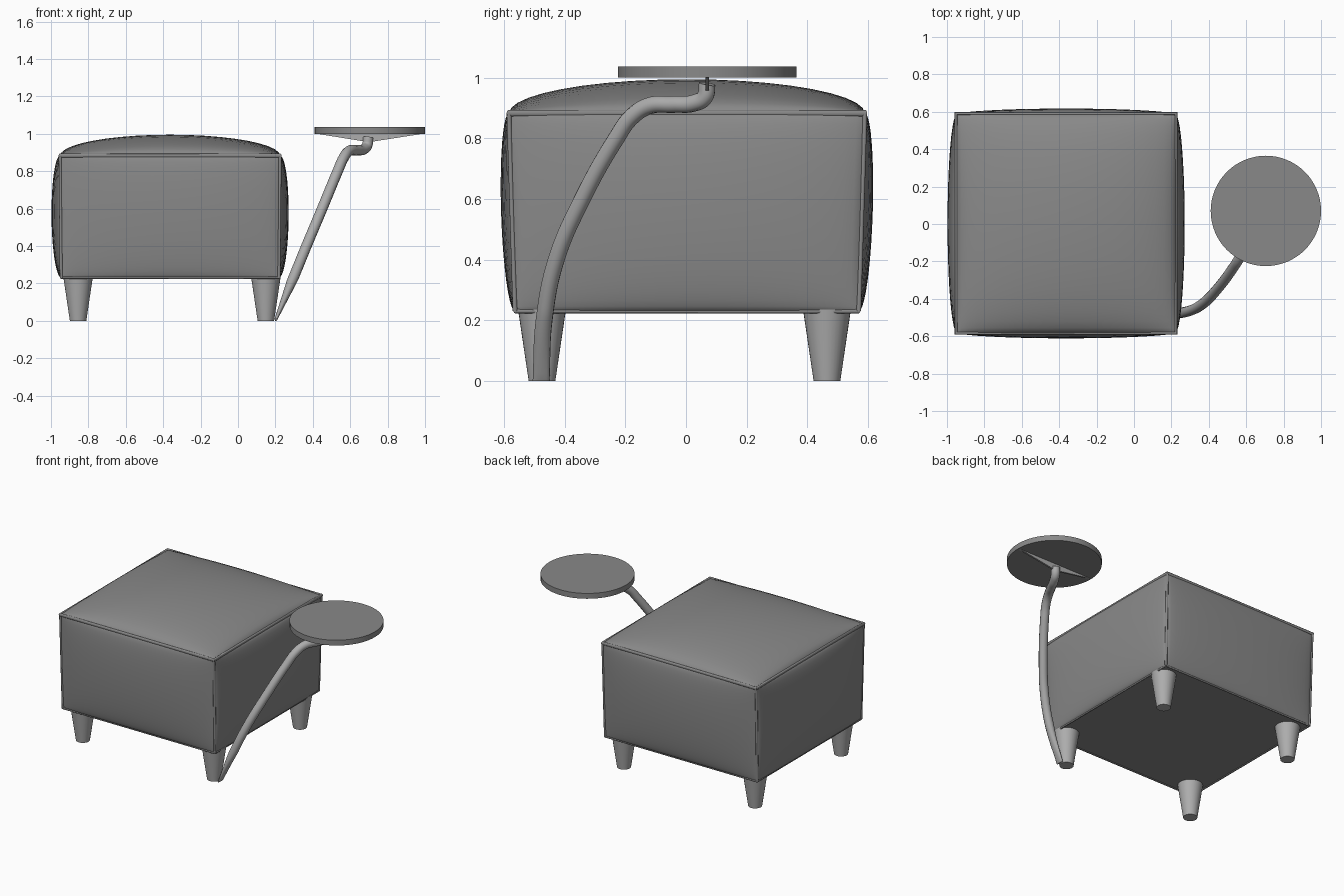
import bpy, bmesh, math
from mathutils import Vector

if "Cube" in bpy.data.objects:
    bpy.data.objects.remove(bpy.data.objects["Cube"])


def material(name, value):
    m = bpy.data.materials.new(name)
    m.use_nodes = True
    color = (value, value, value, 1)
    m.diffuse_color = color
    m.node_tree.nodes["Principled BSDF"].inputs["Base Color"].default_value = color
    return m


dark = material("dark grey upholstery", 0.25)
light = material("light grey metal", 0.42)

CX, CY = -0.363, 0.003
BOTTOM, TOP = 0.23, 0.883


def half_size(t):
    """Half width and depth of the seat; t runs from -1 (bottom) to 1 (top)."""
    k = (t + 1) / 2
    return 0.582 + 0.006 * k, 0.567 + 0.02 * k


def add_mesh(name, bm, mat):
    mesh = bpy.data.meshes.new(name)
    bmesh.ops.recalc_face_normals(bm, faces=bm.faces)
    bm.to_mesh(mesh)
    bm.free()
    mesh.materials.append(mat)
    obj = bpy.data.objects.new(name, mesh)
    bpy.context.collection.objects.link(obj)
    return obj


def activate(obj):
    bpy.ops.object.select_all(action='DESELECT')
    obj.select_set(True)
    bpy.context.view_layer.objects.active = obj


def add_tube(name, paths, radius, mat, cyclic=False, kind='POLY'):
    curve = bpy.data.curves.new(name, 'CURVE')
    curve.dimensions = '3D'
    curve.bevel_depth = radius
    curve.bevel_resolution = 4
    curve.use_fill_caps = True
    for path in paths:
        spline = curve.splines.new(kind)
        points = spline.bezier_points if kind == 'BEZIER' else spline.points
        points.add(len(path) - 1)
        for point, co in zip(points, path):
            if kind == 'BEZIER':
                point.co = co
                point.handle_left_type = point.handle_right_type = 'AUTO'
            else:
                point.co = (*co, 1)
        spline.use_cyclic_u = cyclic
    obj = bpy.data.objects.new(name, curve)
    bpy.context.collection.objects.link(obj)
    curve.materials.append(mat)
    activate(obj)
    bpy.ops.object.convert(target='MESH')
    obj = bpy.context.object
    bpy.ops.object.shade_smooth_by_angle(angle=math.radians(50))
    return obj


def add_cone(name, r_low, r_high, low, high, x, y, segments, mat):
    bpy.ops.mesh.primitive_cone_add(vertices=segments, radius1=r_low, radius2=r_high,
                                    depth=high - low, location=(x, y, (low + high) / 2))
    obj = bpy.context.object
    obj.name = name
    obj.data.materials.append(mat)
    bpy.ops.object.shade_smooth_by_angle(angle=math.radians(40))


# Padded seat: a gridded box whose panels swell away from the seams
bm = bmesh.new()
bmesh.ops.create_cube(bm, size=2)
bmesh.ops.subdivide_edges(bm, edges=bm.edges[:], cuts=19, use_grid_fill=True)


def on_side(c):
    return abs(c) > 0.999


for face in bm.faces:
    face.smooth = True
for edge in bm.edges:
    middle = (edge.verts[0].co + edge.verts[1].co) / 2
    if sum(on_side(c) for c in middle) > 1:
        edge.smooth = False
for v in bm.verts:
    u = [math.sin(c * math.pi / 2) for c in v.co]
    swell = [max(0, 1 - c * c) ** 0.5 for c in u]
    hx, hy = half_size(u[2])
    p = Vector((CX + u[0] * hx, CY + u[1] * hy,
                BOTTOM + (TOP - BOTTOM) * (u[2] + 1) / 2))
    if on_side(u[0]):
        p.x += u[0] * 0.049 * swell[1] * swell[2]
    if on_side(u[1]):
        p.y += u[1] * 0.036 * swell[0] * swell[2]
    if u[2] > 0.999:
        p.z += 0.112 * swell[0] * swell[1]
    v.co = p
add_mesh("padded_seat", bm, dark)

# Piping along the seams
signs = [(-1, -1), (1, -1), (1, 1), (-1, 1)]


def corner(sx, sy, t):
    hx, hy = half_size(t)
    return (CX + sx * hx, CY + sy * hy, BOTTOM if t < 0 else TOP)


add_tube("top_piping", [[corner(*s, 1) for s in signs]], 0.011, dark, cyclic=True)
add_tube("bottom_piping", [[corner(*s, -1) for s in signs]], 0.007, dark, cyclic=True)
add_tube("corner_piping", [[corner(*s, -1), corner(*s, 1)] for s in signs], 0.008, dark)

# Tapered legs
for sx, sy in signs:
    name = ("front" if sy < 0 else "back") + ("_left" if sx > 0 else "_right") + "_leg"
    add_cone(name, 0.044, 0.079, 0, 0.235, -0.353 + sx * 0.502, -0.005 + sy * 0.47, 32, light)

# Bent arm that carries the tray
path = [(0.2, -0.478, 0), (0.284, -0.468, 0.2), (0.366, -0.428, 0.4),
        (0.45, -0.342, 0.6), (0.533, -0.23, 0.8), (0.564, -0.18, 0.87),
        (0.592, -0.122, 0.907), (0.635, -0.04, 0.912), (0.67, 0.025, 0.916),
        (0.69, 0.062, 0.937), (0.697, 0.07, 0.98)]
arm = add_tube("tray_arm", [path], 0.028, light, kind='BEZIER')
# The arm flattens toward its foot
for v in arm.data.vertices:
    v.co.z = max(v.co.z, 0)
    if v.co.z < 0.22:
        axis = 0.2 + 0.42 * v.co.z
        v.co.x = axis + (v.co.x - axis) * (0.25 + 0.75 * v.co.z / 0.22)

# Round tray and the thin triangular bracket beneath it
add_cone("round_tray", 0.295, 0.295, 1.0, 1.037, 0.705, 0.07, 64, dark)
bm = bmesh.new()
front = [bm.verts.new((x, 0.064, z)) for x, z in ((0.415, 1.001), (0.7, 0.955), (0.995, 1.001))]
plate = bm.faces.new(front)
ext = bmesh.ops.extrude_face_region(bm, geom=[plate])
back = [g for g in ext["geom"] if isinstance(g, bmesh.types.BMVert)]
bmesh.ops.translate(bm, verts=back, vec=(0, 0.012, 0))
add_mesh("tray_bracket", bm, light)
